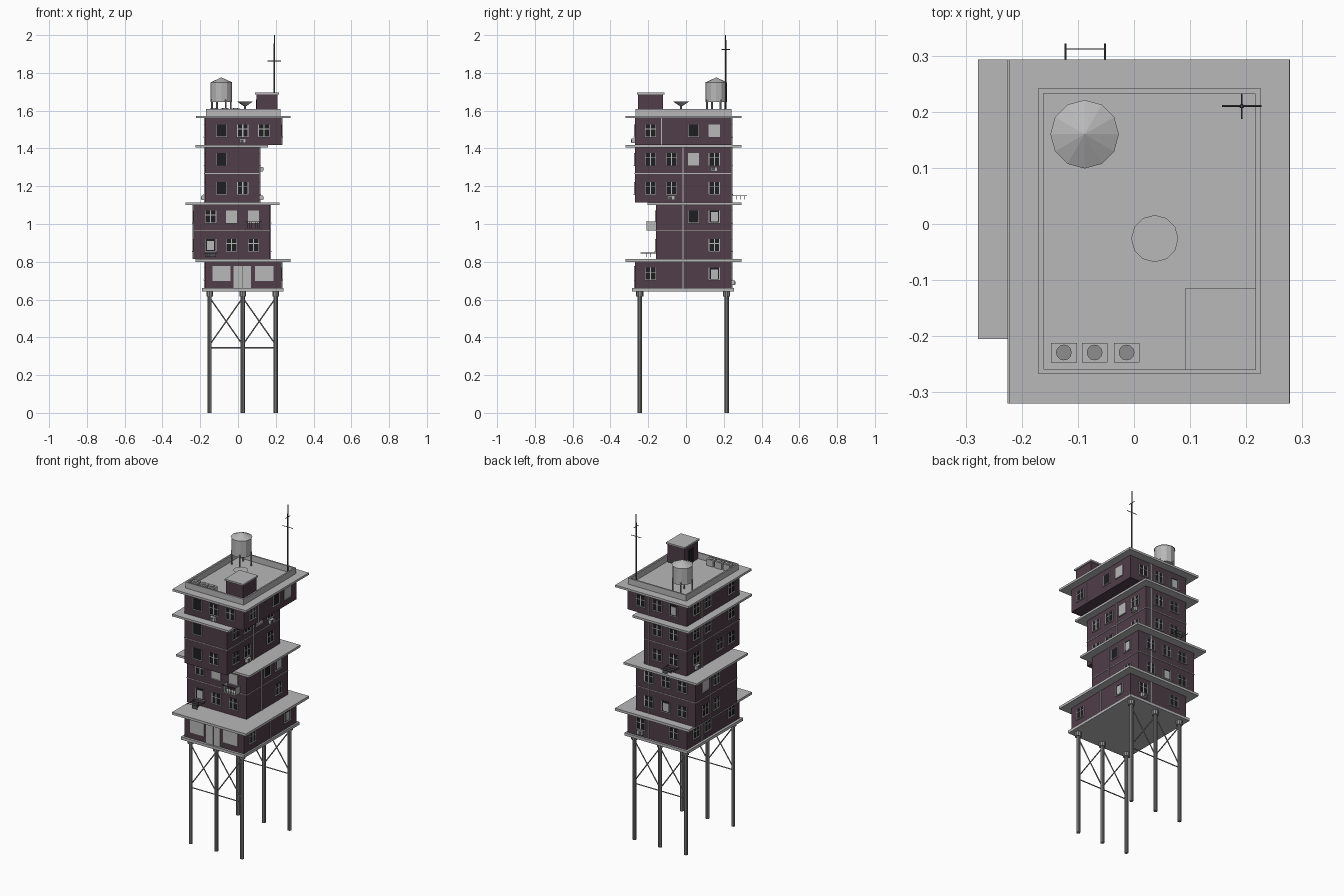
import bpy, bmesh, math
from mathutils import Vector, Matrix

if "Cube" in bpy.data.objects:
    bpy.data.objects.remove(bpy.data.objects["Cube"])


def material(name, col):
    m = bpy.data.materials.new(name)
    m.use_nodes = True
    m.diffuse_color = (*col, 1)
    m.node_tree.nodes["Principled BSDF"].inputs["Base Color"].default_value = (*col, 1)
    return m


WALL = material("plum wall", (0.08, 0.047, 0.066))
CONC = material("concrete grey", (0.48, 0.48, 0.48))
GLASS = material("dark glass", (0.013, 0.013, 0.015))
METAL = material("steel grey", (0.27, 0.27, 0.27))
DARK = material("dark metal", (0.08, 0.08, 0.08))

parts = {}


def mesh(name, mat):
    """Return the growing bmesh of a named part."""
    return parts.setdefault(name, (bmesh.new(), mat))[0]


def box(name, mat, lo, hi):
    lo, hi = Vector(lo), Vector(hi)
    m = Matrix.Translation((lo + hi) / 2) @ Matrix.Diagonal((*(hi - lo), 1))
    bmesh.ops.create_cube(mesh(name, mat), size=1, matrix=m)


def rod(name, mat, a, b, r, r2=None, n=8):
    a, b = Vector(a), Vector(b)
    d = b - a
    m = Matrix.Translation((a + b) / 2) @ d.to_track_quat("Z", "Y").to_matrix().to_4x4()
    bmesh.ops.create_cone(mesh(name, mat), cap_ends=True, segments=n, radius1=r,
                          radius2=r if r2 is None else r2, depth=d.length, matrix=m)


class Face:
    """One wall of a block: u runs along it, d points outward."""
    def __init__(self, side, b):
        self.side, self.b = side, b

    def point(self, u, d, z):
        x0, x1, y0, y1 = self.b
        return {"front": (u, y0 - d, z), "back": (u, y1 + d, z),
                "right": (x1 + d, u, z), "left": (x0 - d, u, z)}[self.side]

    def span(self):
        return self.b[:2] if self.side in ("front", "back") else self.b[2:]

    def box(self, name, mat, u, d, z):
        p, q = self.point(u[0], d[0], z[0]), self.point(u[1], d[1], z[1])
        box(name, mat, [min(s) for s in zip(p, q)], [max(s) for s in zip(p, q)])


W, H = 0.028, 0.032


def window(f, u, z, kind):
    """x: crossed panes, d: dark, l: light blind, c: curtain."""
    f.box("window_glass", GLASS, (u - W, u + W), (-0.004, 0.002), (z - H, z + H))
    f.box("window_sills", CONC, (u - W - 0.004, u + W + 0.004), (0, 0.008), (z - H - 0.005, z - H))
    for s in (-1, 1):
        f.box("window_frames", CONC, (u + s * W - 0.002, u + s * W + 0.002), (0, 0.004), (z - H, z + H))
    if kind == "x":
        f.box("window_frames", CONC, (u - 0.003, u + 0.003), (0, 0.004), (z - H, z + H))
        f.box("window_frames", CONC, (u - W, u + W), (0, 0.004), (z + 0.006, z + 0.01))
    elif kind == "l":
        f.box("window_blinds", CONC, (u - W, u + W), (0, 0.004), (z - H, z + H))
    elif kind == "c":
        f.box("window_blinds", CONC, (u - W * 0.65, u + W * 0.65), (0, 0.004), (z - H * 0.85, z + H * 0.7))


def air_conditioner(f, u, z):
    f.box("air_conditioners", CONC, (u - 0.018, u + 0.018), (0, 0.018), (z - 0.012, z + 0.012))
    f.box("air_conditioner_grilles", DARK, (u - 0.013, u + 0.003), (0.018, 0.02), (z - 0.008, z + 0.008))


def drying_rack(f, u, z):
    for s in (-1, 1):
        a, b = f.point(u + s * 0.035, 0, z), f.point(u + s * 0.035, 0.08, z)
        rod("drying_racks", DARK, a, b, 0.002, n=6)
    for i in range(3):
        d = 0.025 + i * 0.022
        f.box("drying_racks", DARK, (u - 0.035, u + 0.035), (d, d + 0.002), (z - 0.001, z + 0.001))
        f.box("laundry", DARK, (u - 0.03 + i * 0.012, u + 0.005 + i * 0.012), (d, d + 0.002), (z - 0.02, z))


# Stacked blocks: bounds, heights, window columns, and rows of windows per wall
XG, XS, YG = (-0.087, 0.025, 0.137), (-0.145, -0.034, 0.082), (-0.188, -0.077, 0.04, 0.15)
BLOCKS = [
    ((-0.175, 0.23, -0.27, 0.242), 0.66, 0.80, XG,
     [{"right": "x..c", "back": "x.x", "left": "x.xx"}]),
    ((-0.235, 0.17, -0.16, 0.242), 0.815, 1.10, XS,
     [{"front": "cxx", "right": "...x", "back": "xcx", "left": "..xx"},
      {"front": "xll", "right": "..dc", "back": "xxx", "left": "..xl"}]),
    ((-0.175, 0.115, -0.27, 0.242), 1.113, 1.405, XG,
     [{"front": "dx.", "right": "xx.x", "back": "xx.", "left": "xx.x"},
      {"front": "d..", "right": "xxlx", "back": "xx.", "left": "x.xx"}]),
    ((-0.175, 0.23, -0.27, 0.242), 1.418, 1.56, XG,
     [{"front": "dxx", "right": "x.dl", "back": "cxx", "left": "x.xx"}]),
]
PIPES = {"right": -0.015, "back": 0.08, "left": 0.095}
walls = []
level = 0
for b, z0, z1, xg, rows in BLOCKS:
    box("wall_blocks", WALL, (b[0], b[2], z0), (b[1], b[3], z1))
    fs = {s: Face(s, b) for s in ("front", "back", "right", "left")}
    walls.append(fs)
    for i, row in enumerate(rows):
        z = 0.737 + level * 0.1515
        for side, kinds in row.items():
            for u, k in zip(xg if side in ("front", "back") else YG, kinds):
                if k != ".":
                    window(fs[side], u, z, k)
        if i:  # thin course between two storeys
            for f in fs.values():
                f.box("storey_lines", CONC, f.span(), (0, 0.003), (z - 0.0775, z - 0.074))
        level += 1
    for side, u in PIPES.items():
        u = -0.13 if side == "right" and z0 > 1.41 else u
        fs[side].box("drain_pipes", CONC, (u - 0.0025, u + 0.0025), (0, 0.005), (z0, z1))

# Overhanging slabs
for x0, x1, y0, y1, z0, z1 in [(-0.19, 0.24, -0.285, 0.255, 0.643, 0.66),
                               (-0.225, 0.278, -0.32, 0.293, 0.80, 0.815),
                               (-0.278, 0.22, -0.205, 0.293, 1.10, 1.113),
                               (-0.225, 0.16, -0.32, 0.293, 1.405, 1.418),
                               (-0.222, 0.277, -0.32, 0.293, 1.56, 1.573)]:
    box("floor_slabs", CONC, (x0, y0, z0), (x1, y1, z1))

# Shop front with two panes and a door
shop = walls[0]["front"]
for u0, u1, z0, z1 in [(-0.135, -0.04, 0.697, 0.777), (-0.025, 0.07, 0.66, 0.777), (0.09, 0.188, 0.697, 0.777)]:
    shop.box("shop_panes", CONC, (u0, u1), (-0.004, 0.004), (z0, z1))
shop.box("shop_door_seam", DARK, (0.021, 0.0235), (0.004, 0.005), (0.66, 0.777))

# Air conditioners and drying racks on the walls
for i, side, u, z in [(3, "front", 0.025, 1.44), (2, "right", 0.15, 1.29), (2, "right", -0.077, 1.138),
                      (0, "back", 0.137, 0.688), (2, "left", 0.15, 1.138)]:
    air_conditioner(walls[i][side], u, z)
drying_rack(walls[1]["front"], -0.145, 0.846)
drying_rack(walls[2]["back"], -0.087, 1.15)

# Small balcony
front = walls[1]["front"]
front.box("balcony_floor", CONC, (0.037, 0.127), (0, 0.05), (0.965, 0.971))
for u in (0.038, 0.126):
    front.box("balcony_sides", CONC, (u - 0.001, u + 0.001), (0, 0.05), (0.97, 1.012))
front.box("balcony_rail", DARK, (0.037, 0.127), (0.047, 0.051), (1.01, 1.014))
for i in range(9):
    u = 0.038 + i * 0.011
    front.box("balcony_rail", DARK, (u - 0.001, u + 0.001), (0.048, 0.05), (0.97, 1.011))

# Stilts with collars and cross bracing
XL = (-0.15, 0.025, 0.2)
for y in (-0.245, 0.215):
    for x in XL:
        rod("stilts", METAL, (x, y, 0), (x, y, 0.645), 0.0115, n=10)
        rod("stilt_collars", METAL, (x, y, 0.617), (x, y, 0.645), 0.019, n=10)
    for a, b in zip(XL, XL[1:]):
        rod("braces", METAL, (a, y, 0.36), (b, y, 0.61), 0.0035, n=6)
        rod("braces", METAL, (a, y, 0.61), (b, y, 0.36), 0.0035, n=6)
        rod("braces", METAL, (a, y, 0.345), (b, y, 0.345), 0.0035, n=6)

# Roof parapet
X0, X1, Y0, Y1, T = -0.17, 0.225, -0.267, 0.242, 0.009
for lo, hi in [((X0, Y0), (X1, Y0 + T)), ((X0, Y1 - T), (X1, Y1)),
               ((X0, Y0 + T), (X0 + T, Y1 - T)), ((X1 - T, Y0 + T), (X1, Y1 - T))]:
    box("parapet", CONC, (*lo, 1.573), (*hi, 1.61))

# Roof hut with a door
hut = Face("left", (0.097, 0.21, -0.253, -0.122))
box("roof_hut", WALL, (0.097, -0.253, 1.573), (0.21, -0.122, 1.686))
box("roof_hut_cap", CONC, (0.091, -0.26, 1.686), (0.217, -0.115, 1.696))
hut.box("roof_hut_door", GLASS, (-0.21, -0.165), (0, 0.003), (1.573, 1.66))

# Water tank
tx, ty = -0.088, 0.16
rod("water_tank", CONC, (tx, ty, 1.645), (tx, ty, 1.748), 0.057, n=12)
rod("water_tank_roof", CONC, (tx, ty, 1.748), (tx, ty, 1.776), 0.061, 0.0, n=12)
for i in range(4):
    a = math.radians(25 + 90 * i)
    x, y = tx + 0.055 * math.cos(a), ty + 0.055 * math.sin(a)
    rod("water_tank_legs", METAL, (x, y, 1.573), (x, y, 1.66), 0.005, n=6)

# Dish on a post
rod("dish_post", METAL, (0.037, -0.026, 1.573), (0.037, -0.026, 1.632), 0.005, n=6)
rod("dish", CONC, (0.037, -0.026, 1.625), (0.037, -0.026, 1.648), 0.008, 0.042, n=12)

# Aerial with two crossbars
ax, ay = 0.192, 0.21
rod("aerial", DARK, (ax, ay, 1.573), (ax, ay, 2), 0.0045, 0.003, n=6)
rod("aerial", DARK, (ax - 0.035, ay, 1.863), (ax + 0.035, ay, 1.863), 0.002, n=6)
rod("aerial", DARK, (ax, ay - 0.023, 1.924), (ax, ay + 0.023, 1.924), 0.002, n=6)

# Row of roof vents
for x in (-0.125, -0.07, -0.013):
    box("roof_vents", CONC, (x - 0.023, -0.247, 1.573), (x + 0.023, -0.212, 1.612))
    rod("roof_vent_fans", METAL, (x, -0.229, 1.612), (x, -0.229, 1.615), 0.014, n=12)

# Turn the gathered parts into objects
for name, (bm, mat) in parts.items():
    me = bpy.data.meshes.new(name)
    bm.to_mesh(me)
    bm.free()
    me.materials.append(mat)
    bpy.context.scene.collection.objects.link(bpy.data.objects.new(name, me))
